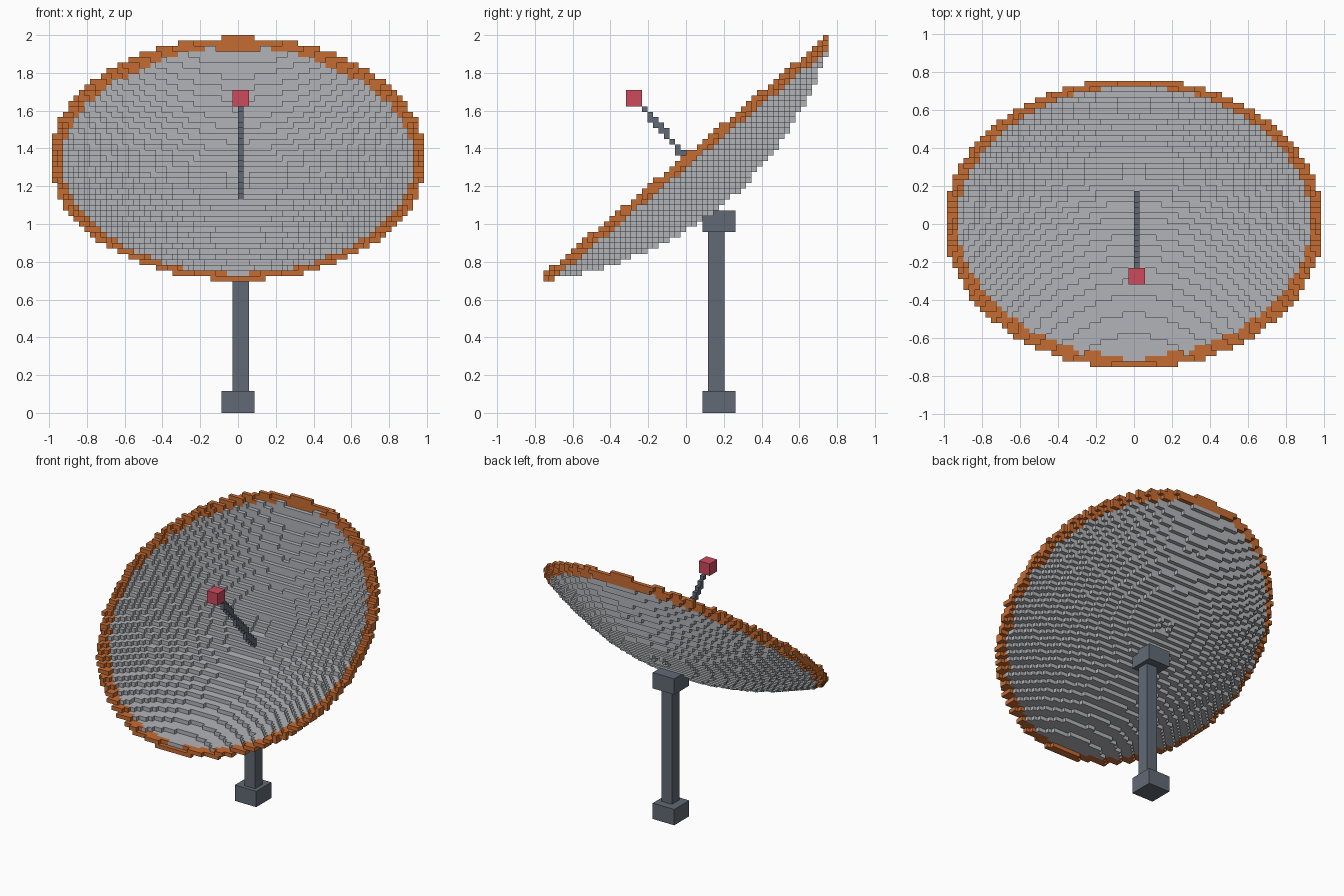
import bpy, bmesh, math
from itertools import product

if "Cube" in bpy.data.objects:
    bpy.data.objects.remove(bpy.data.objects["Cube"], do_unlink=True)

CELL = 2 / 69                       # edge length of one block
TILT = math.radians(40)
RADIUS, RIM_START, DEPTH = 33.7, 32.4, 10.0
SIN, COS = math.sin(TILT), math.cos(TILT)
RIM_Y, RIM_Z = 0.08, 46.41          # centre of the rim plane, in cells


def material(name, color):
    mat = bpy.data.materials.new(name)
    mat.use_nodes = True
    mat.diffuse_color = (*color, 1)
    bsdf = mat.node_tree.nodes["Principled BSDF"]
    bsdf.inputs["Base Color"].default_value = (*color, 1)
    bsdf.inputs["Roughness"].default_value = 0.8
    return mat


grey = material("light_grey", (0.445, 0.456, 0.479))
orange = material("orange", (0.565, 0.15, 0.032))
slate = material("slate", (0.12, 0.144, 0.178))
red = material("red", (0.61, 0.069, 0.107))

cells = {}                          # grid cell -> part name


def box(part, xs, ys, zs):
    for c in product(range(*xs), range(*ys), range(*zs)):
        cells[c] = part


def tilted_cell(x, u, w):
    """Cell at x, u up the slope of the dish and w out along its axis."""
    return (math.floor(x),
            math.floor(RIM_Y + u * COS - w * SIN),
            math.floor(RIM_Z + u * SIN + w * COS))


# Stand: foot, column and mount
box("foot", (-3, 3), (3, 9), (0, 4))
box("column", (-1, 2), (4, 7), (4, 33))
box("mount", (-3, 3), (3, 9), (33, 37))

# Boom along the dish axis, with the receiver at its tip
for i in range(50):
    cells[tilted_cell(0.01, 0, i / 2 - DEPTH)] = "boom"
box("receiver", (-1, 2), (-11, -8), (56, 59))

# Parabolic bowl, its outer rings forming the rim
RINGS = 150
for i in range(RINGS + 1):
    r = RADIUS * i / RINGS
    steps = 4 * max(1, math.ceil(r * 7))
    for k in range(steps):
        a = math.tau * k / steps
        c = tilted_cell(r * math.cos(a), r * math.sin(a),
                        DEPTH * ((r / RADIUS) ** 2 - 1))
        cells[c] = "rim" if r > RIM_START else "dish"


def build(part, mat):
    """Make one object from the exposed faces of a part's cells."""
    bm = bmesh.new()
    verts = {}

    def vert(p):
        if p not in verts:
            verts[p] = bm.verts.new([v * CELL for v in p])
        return verts[p]

    for c, owner in cells.items():
        if owner != part:
            continue
        for axis, side in product(range(3), (0, 1)):
            near = list(c)
            near[axis] += 2 * side - 1
            if tuple(near) in cells:
                continue
            quad = []
            for s, t in ((0, 0), (1, 0), (1, 1), (0, 1)):
                p = list(c)
                p[axis] += side
                p[(axis + 1) % 3] += s
                p[(axis + 2) % 3] += t
                quad.append(vert(tuple(p)))
            bm.faces.new(quad if side else quad[::-1])
    # Large plain boxes need no inner grid
    if part not in ("dish", "rim"):
        bmesh.ops.dissolve_limit(bm, angle_limit=0.01,
                                 verts=bm.verts[:], edges=bm.edges[:])
    mesh = bpy.data.meshes.new(part)
    bm.to_mesh(mesh)
    bm.free()
    mesh.materials.append(mat)
    bpy.context.collection.objects.link(bpy.data.objects.new(part, mesh))


for part, mat in (("foot", slate), ("column", slate), ("mount", slate),
                  ("boom", slate), ("receiver", red),
                  ("dish", grey), ("rim", orange)):
    build(part, mat)
